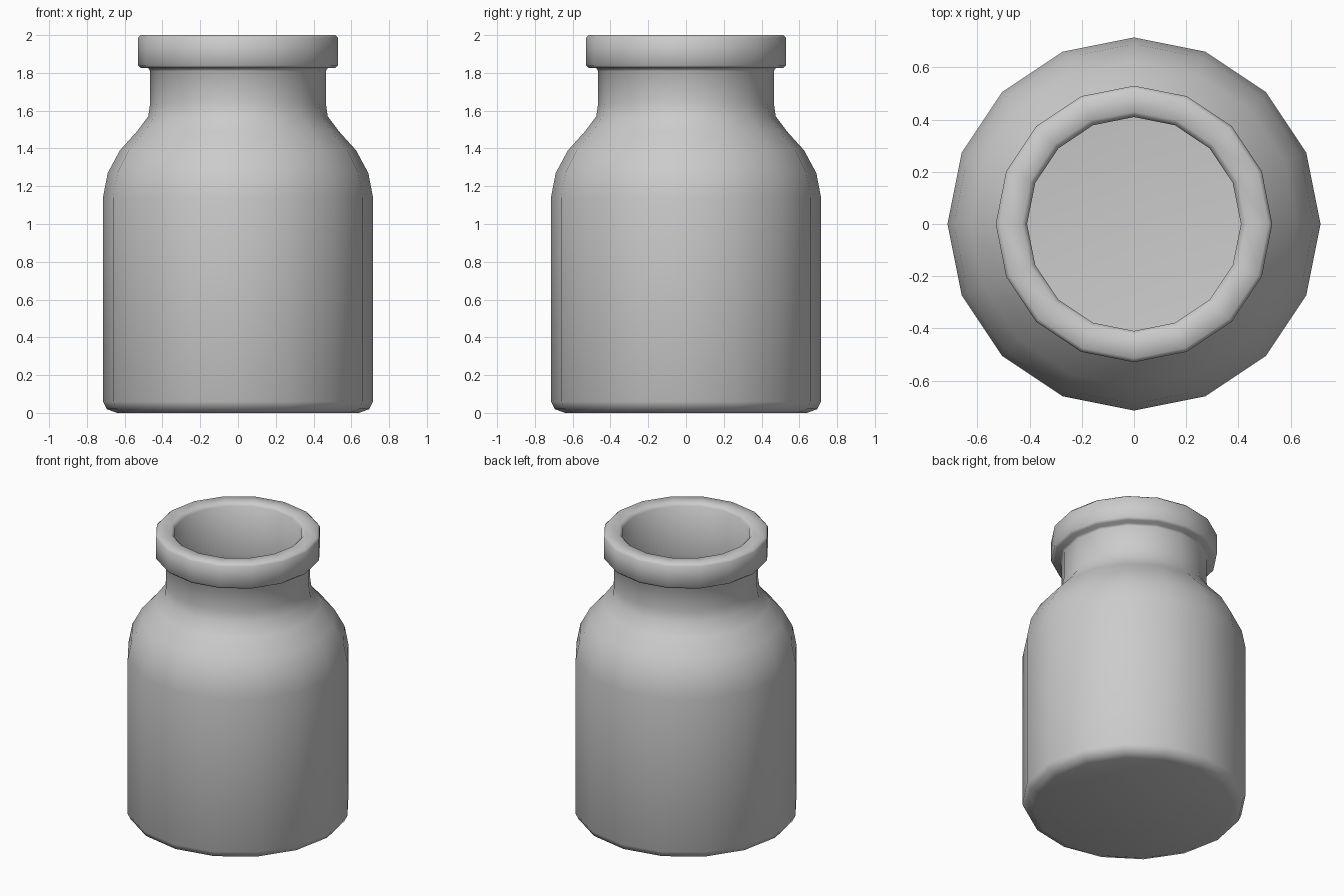
import bpy, bmesh, math

if "Cube" in bpy.data.objects:
    bpy.data.objects.remove(bpy.data.objects["Cube"])

SIDES = 16

# Outer wall, bottom to lip (radius, height)
outer = [(0.64, 0.0), (0.695, 0.02), (0.715, 0.06), (0.715, 1.14), (0.69, 1.27),
         (0.625, 1.39), (0.535, 1.49), (0.475, 1.57), (0.465, 1.64), (0.465, 1.81),
         (0.475, 1.825), (0.515, 1.825), (0.53, 1.84), (0.53, 1.985), (0.515, 2.0)]
# Inner wall, lip to floor
inner = [(0.43, 2.0), (0.41, 1.98), (0.41, 1.64), (0.42, 1.55), (0.49, 1.45),
         (0.575, 1.36), (0.635, 1.25), (0.655, 1.13), (0.655, 0.10), (0.64, 0.07), (0.59, 0.06)]

bm = bmesh.new()
rings = []
for r, z in outer + inner:
    rings.append([bm.verts.new((r * math.cos(2 * math.pi * i / SIDES),
                                r * math.sin(2 * math.pi * i / SIDES), z))
                  for i in range(SIDES)])
for a, b in zip(rings, rings[1:]):
    for i in range(SIDES):
        j = (i + 1) % SIDES
        bm.faces.new((a[i], a[j], b[j], b[i]))

# Underside and inside floor
bm.faces.new(rings[0][::-1])
bm.faces.new(rings[-1])
bmesh.ops.recalc_face_normals(bm, faces=bm.faces)

mesh = bpy.data.meshes.new("jar")
bm.to_mesh(mesh)
bm.free()
jar = bpy.data.objects.new("jar", mesh)
bpy.context.collection.objects.link(jar)
bpy.context.view_layer.objects.active = jar
jar.select_set(True)
bpy.ops.object.shade_smooth_by_angle(angle=math.radians(60))
